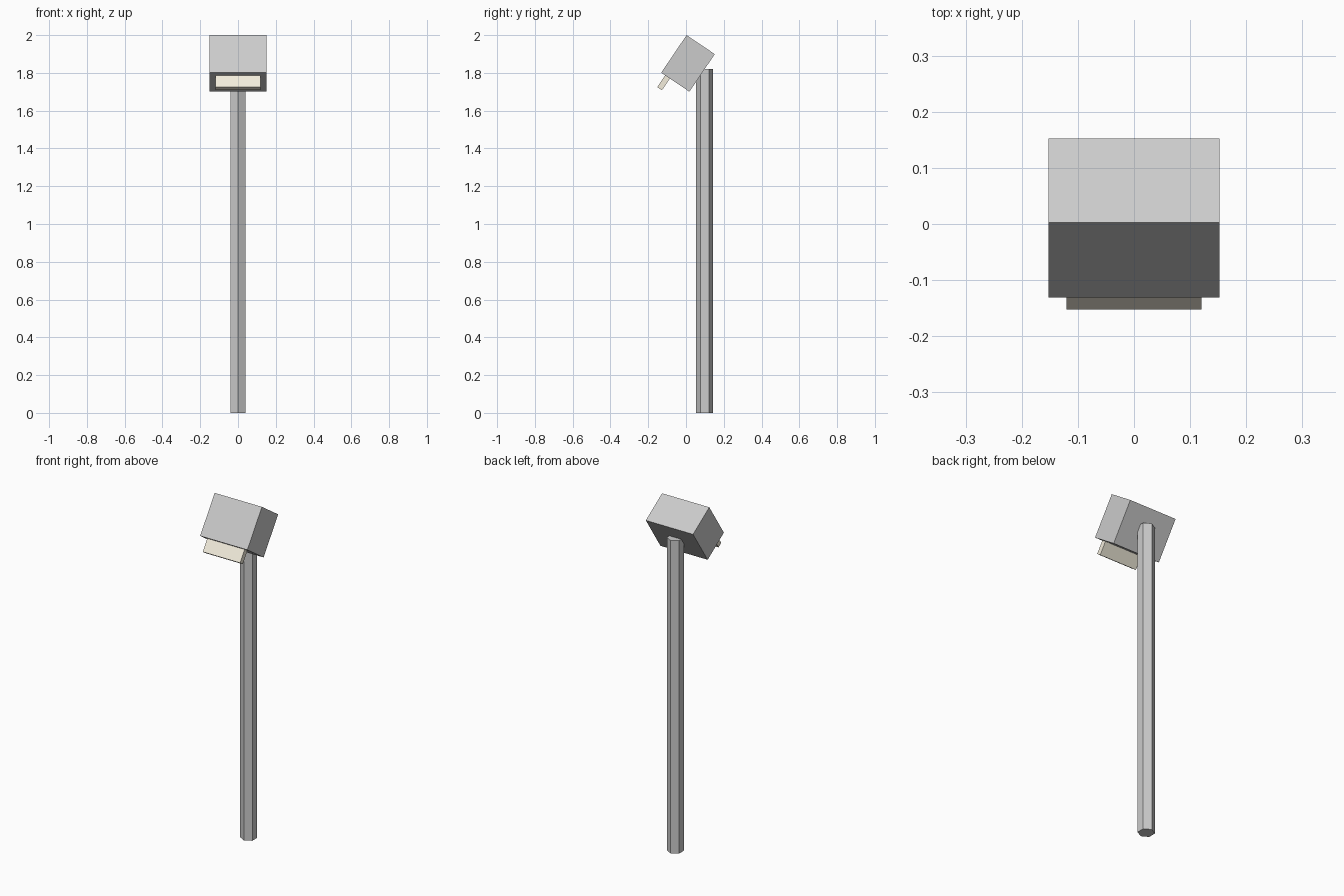
import bpy
import math
from mathutils import Matrix, Vector

if "Cube" in bpy.data.objects:
    bpy.data.objects.remove(bpy.data.objects["Cube"])

TILT = Matrix.Rotation(math.radians(-34), 4, 'X')
RIDGE = Vector((0, 0.003, 2.0))  # top edge of the tilted head


def tilted_box(name, width, y0, y1, z0, z1):
    """Box in the tilted frame that hangs from the head's top edge."""
    centre = RIDGE + TILT @ Vector((0, (y0 + y1) / 2, (z0 + z1) / 2))
    bpy.ops.mesh.primitive_cube_add(size=1)
    ob = bpy.context.object
    ob.name = name
    ob.data.transform(Matrix.Diagonal((width, y1 - y0, z1 - z0, 1)))
    ob.matrix_world = Matrix.Translation(centre) @ TILT
    return ob


# Hexagonal pole, corners pointing to front and back
bpy.ops.mesh.primitive_cylinder_add(vertices=6, radius=0.045, depth=1.82,
                                    location=(0, 0.098, 0.91))
bpy.context.object.name = "pole"

# Tilted box head
tilted_box("head", 0.304, 0, 0.18, -0.24, 0)

# Cream slip sticking out of the lower face
slip = tilted_box("paper_slip", 0.24, 0.025, 0.055, -0.315, -0.22)
cream = bpy.data.materials.new("cream")
cream.diffuse_color = (0.9, 0.85, 0.72, 1)
cream.use_nodes = True
cream.node_tree.nodes["Principled BSDF"].inputs["Base Color"].default_value = cream.diffuse_color
slip.data.materials.append(cream)
